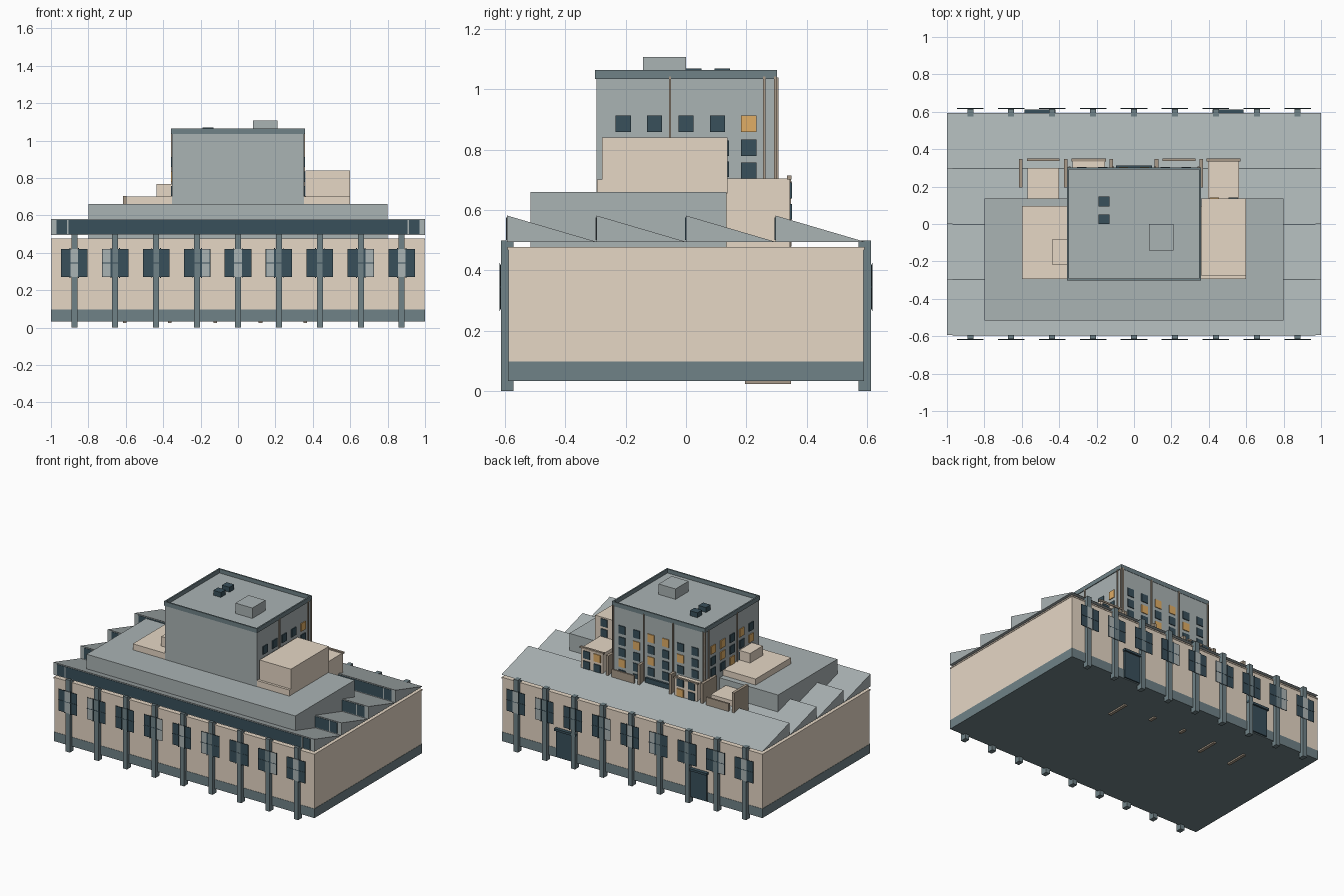
import bpy, bmesh

cube = bpy.data.objects.get("Cube")
if cube:
    bpy.data.objects.remove(cube, do_unlink=True)


def material(name, hex_code):
    rgb = [int(hex_code[i:i + 2], 16) / 255 for i in (0, 2, 4)]
    col = [c / 12.92 if c < 0.04 else ((c + 0.055) / 1.055) ** 2.4 for c in rgb] + [1]
    m = bpy.data.materials.new(name)
    m.use_nodes = True
    m.diffuse_color = col
    m.node_tree.nodes["Principled BSDF"].inputs["Base Color"].default_value = col
    return m


GRAY = material("roof gray", "aab3b4")
BEIGE = material("wall beige", "e6d7c5")
SLATE = material("slate trim", "708287")
DARK = material("dark glass", "39505b")
AMBER = material("lit window", "e0ad66")
BROWN = material("brown trim", "a89a89")


def finish(name, bm, mat):
    me = bpy.data.meshes.new(name)
    bmesh.ops.recalc_face_normals(bm, faces=bm.faces)
    bm.to_mesh(me)
    bm.free()
    me.materials.append(mat)
    ob = bpy.data.objects.new(name, me)
    bpy.context.collection.objects.link(ob)
    return ob


def box(name, x, y, z, mat):
    """Axis-aligned box given as (low, high) pairs."""
    bm = bmesh.new()
    bmesh.ops.create_cube(bm, size=1)
    for v in bm.verts:
        for i, (lo, hi) in enumerate((x, y, z)):
            v.co[i] = lo if v.co[i] < 0 else hi
    return finish(name, bm, mat)


def prism(name, profile, x0, x1, mat):
    """Extrude a (y, z) profile along x."""
    bm = bmesh.new()
    face = bm.faces.new([bm.verts.new((x0, y, z)) for y, z in profile])
    new = bmesh.ops.extrude_face_region(bm, geom=[face])["geom"]
    for v in new:
        if isinstance(v, bmesh.types.BMVert):
            v.co.x = x1
    return finish(name, bm, mat)


def span(c, w):
    return (c - w / 2, c + w / 2)


def plate(name, axis, at, u, z, w, h, mat, t=0.009):
    """Thin plate on a wall facing along the given axis."""
    side = span(at, t)
    if axis == "x":
        return box(name, side, span(u, w), span(z, h), mat)
    return box(name, span(u, w), side, span(z, h), mat)


# Hall: walls, plinth band, rim
box("hall_walls", (-0.997, 0.997), (-0.588, 0.588), (0.035, 0.47), BEIGE)
box("hall_plinth", (-0.999, 0.999), (-0.59, 0.59), (0.034, 0.098), SLATE)
box("hall_rim", (-1, 1), (-0.591, 0.591), (0.468, 0.477), BEIGE)

# Sawtooth roof with glazed upright faces
for i in range(4):
    y = -0.593 + i * 0.2965
    prism("roof_tooth", [(y, 0.495), (y + 0.2965, 0.495), (y, 0.582)], -1, 1, GRAY)
    plate("roof_glazing", "y", y - 0.001, 0, 0.538, 1.94, 0.075, DARK, 0.003)
    for x in (-0.91, 0.91):
        plate("glazing_mullion", "y", y - 0.002, x, 0.538, 0.008, 0.075, GRAY, 0.003)

# Piers with a window in front of each, both long sides
LIT_PANE = {0: 0, 1: -1, 3: 1}
for side in (-1, 1):
    for i in range(9):
        x = (i - 4) * 0.2188
        box("pier", span(x, 0.032), span(side * 0.593, 0.042), (0, 0.5), SLATE)
        y = side * 0.6155
        plate("hall_window", "y", y, x, 0.345, 0.142, 0.15, DARK, 0.003)
        pale = LIT_PANE.get(i % 4)
        if pale is not None:
            plate("pale_pane", "y", y + side * 0.001, x + pale * 0.045, 0.345, 0.044, 0.15, GRAY, 0.003)
        if pale != 0:
            plate("window_post", "y", y + side * 0.001, x, 0.345, 0.03, 0.15, SLATE, 0.003)
        for dx in (-0.023, 0.023):
            plate("window_bar", "y", y + side * 0.002, x + dx, 0.345, 0.004, 0.16, DARK, 0.003)
        plate("window_crossbar", "y", y + side * 0.002, x, 0.345, 0.142, 0.004, DARK, 0.003)

# Rear doors
for x in (-0.502, 0.502):
    box("rear_door", span(x, 0.15), (0.58, 0.6), (0.04, 0.225), DARK)
    box("door_hood", span(x, 0.165), (0.58, 0.612), (0.225, 0.24), DARK)

# Stepped pedestal under the tower
box("pedestal", (-0.8, 0.8), (-0.515, 0.135), (0.47, 0.66), GRAY)
box("terrace_slab", (-0.6, 0.6), (-0.295, 0.095), (0.655, 0.702), BEIGE)
box("side_block", (0.36, 0.6), (-0.278, 0.137), (0.655, 0.84), BEIGE)
box("small_block", (-0.435, -0.35), (-0.22, -0.08), (0.7, 0.768), BEIGE)

# Tower with a roof sunk behind a thin cornice
box("tower", (-0.352, 0.352), (-0.297, 0.3), (0.47, 1.036), GRAY)
for s in (-1, 1):
    box("cornice_side", span(s * 0.352, 0.01), (-0.302, 0.302), (1.034, 1.064), SLATE)
    box("cornice_end", (-0.357, 0.357), span(s * 0.297, 0.01), (1.034, 1.064), SLATE)
box("roof_plant_box", (0.08, 0.21), (-0.143, 0), (1.03, 1.108), GRAY)
for y in (0.025, 0.12):
    box("roof_hatch", span(-0.16, 0.058), span(y, 0.052), (1.03, 1.07), DARK)

# Tower windows on both sides and the rear; letter L marks a lit window
ROWS = (0.886, 0.807, 0.73, 0.655, 0.58)
SIDE_LIT = {1: ["....L", "...L.", "....."], -1: [".L.LL", "L..L.", "..L.."]}
for side, lit in SIDE_LIT.items():
    for r in range(3):
        for c in range(5):
            mat = AMBER if lit[r][c] == "L" else DARK
            plate("side_window", "x", side * 0.353, (c - 2) * 0.104, ROWS[r], 0.05, 0.055, mat)
    plate("side_window_low", "x", side * 0.353, 0.21, ROWS[3], 0.05, 0.055, DARK)
    for y in (-0.053, 0.26, 0.296):
        plate("side_pilaster", "x", side * 0.354, y, 0.85, 0.008, 0.385, BROWN, 0.01)
REAR_LIT = ["..LL..", ".L..L.", "..L...", "L...L.", "......"]
for r, z in enumerate(ROWS):
    for c in range(6):
        mat = AMBER if REAR_LIT[r][c] == "L" else DARK
        plate("rear_window", "y", 0.301, (2.5 - c) * 0.112, z, 0.05, 0.055, mat)
for x in (-0.345, -0.112, 0.112, 0.345):
    plate("rear_pilaster", "y", 0.302, x, 0.79, 0.009, 0.5, BROWN, 0.01)
box("rear_balcony", span(0, 0.19), (0.3, 0.314), (0.56, 0.61), DARK)

# Rear wings
box("tall_wing", (0.395, 0.562), (0.13, 0.345), (0.47, 0.705), BEIGE)
box("tall_wing_parapet", (0.388, 0.57), (0.335, 0.35), (0.702, 0.714), BROWN)
box("low_wing", (-0.57, -0.4), (0.13, 0.3), (0.47, 0.62), BEIGE)
box("rear_bay", (-0.33, -0.155), (0.29, 0.345), (0.47, 0.69), BEIGE)
box("rear_bay_cap", (-0.335, -0.15), (0.335, 0.35), (0.685, 0.697), BROWN)
for x in (0.437, 0.52, -0.285, -0.2):
    for z in (0.665, 0.595):
        lit = (x > 0) == (z > 0.63) and x in (0.437, -0.2)
        plate("wing_window", "y", 0.347, x, z, 0.05, 0.052, AMBER if lit else DARK)
for x in (0.43, 0.53):
    for z in (0.805, 0.735):
        plate("block_window", "y", 0.138, x, z, 0.05, 0.052, AMBER if x < 0.5 else DARK)

# Fin walls and low parapets between them
for x, y0 in ((-0.605, 0.195), (-0.365, 0.195), (0.36, 0.195), (-0.122, 0.3), (0.12, 0.3)):
    box("fin_wall", span(x, 0.02), (y0, 0.348), (0.024, 0.705), BROWN)
for x in (-0.485, 0.24):
    box("low_parapet", span(x, 0.175), (0.338, 0.35), (0.48, 0.62), BROWN)
